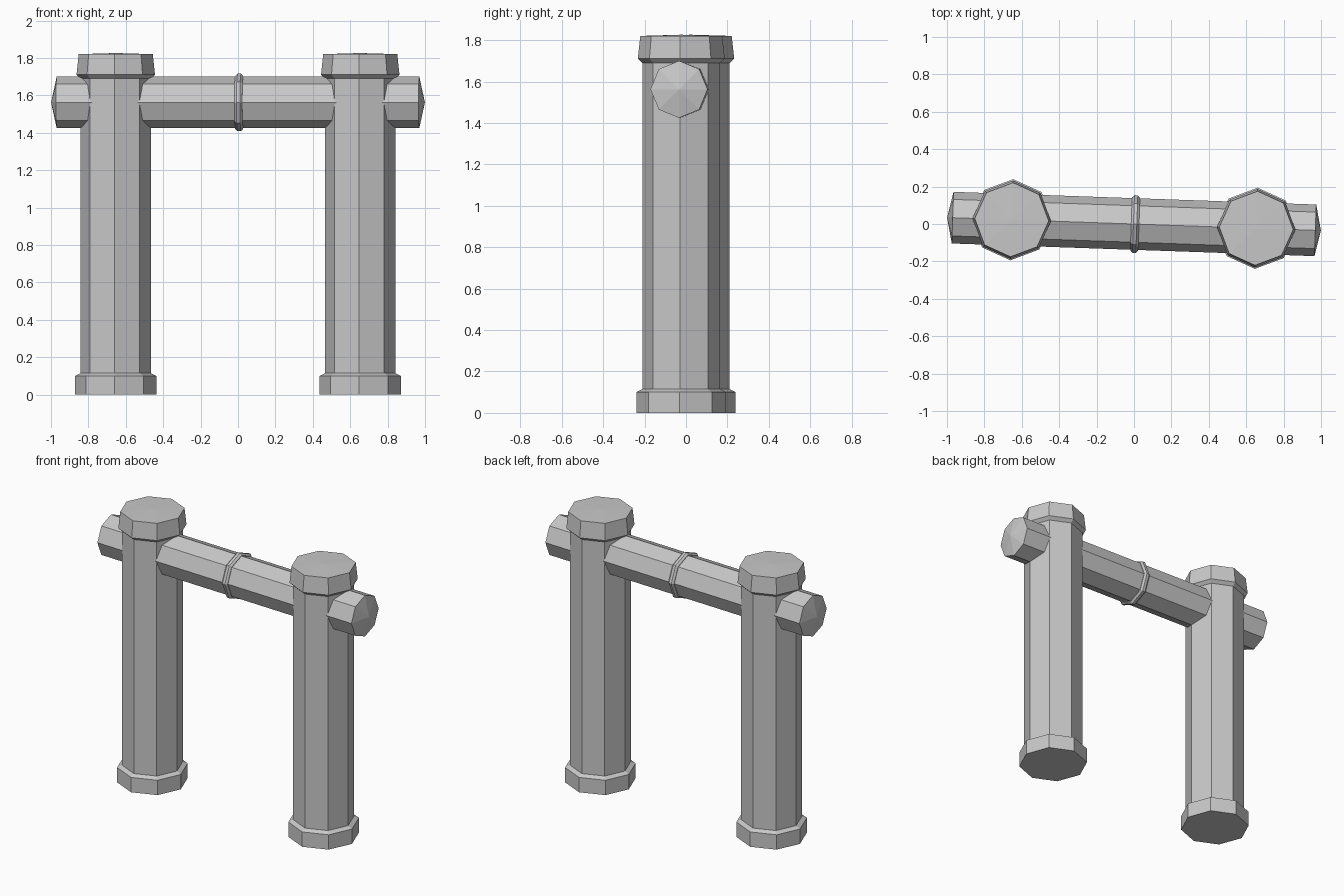
import bpy, bmesh, math
from mathutils import Matrix

if "Cube" in bpy.data.objects:
    bpy.data.objects.remove(bpy.data.objects["Cube"])

stone = bpy.data.materials.new("grey stone")
stone.diffuse_color = (0.58, 0.58, 0.58, 1)
stone.use_nodes = True
stone.node_tree.nodes["Principled BSDF"].inputs["Base Color"].default_value = stone.diffuse_color

TURN = Matrix.Rotation(math.radians(-2), 4, 'Z')   # whole frame is turned slightly
SIDES = 8


def lathe(name, profile, matrix):
    """Eight-sided solid from (radius, height) pairs; radius 0 makes a point."""
    bm = bmesh.new()
    rings = []
    for r, h in profile:
        n = 1 if r == 0 else SIDES
        rings.append([bm.verts.new((r * math.cos(math.tau * i / SIDES),
                                    r * math.sin(math.tau * i / SIDES), h))
                      for i in range(n)])
    for a, b in zip(rings, rings[1:]):
        for i in range(SIDES):
            j = (i + 1) % SIDES
            if len(a) == 1:
                bm.faces.new((a[0], b[j], b[i]))
            elif len(b) == 1:
                bm.faces.new((a[i], a[j], b[0]))
            else:
                bm.faces.new((a[i], a[j], b[j], b[i]))
    # Flat caps where the profile does not end in a point
    if len(rings[0]) > 1:
        bm.faces.new(rings[0][::-1])
    if len(rings[-1]) > 1:
        bm.faces.new(rings[-1])
    bmesh.ops.recalc_face_normals(bm, faces=bm.faces)
    mesh = bpy.data.meshes.new(name)
    bm.to_mesh(mesh)
    bm.free()
    mesh.materials.append(stone)
    obj = bpy.data.objects.new(name, mesh)
    bpy.context.collection.objects.link(obj)
    obj.matrix_world = matrix
    return obj


# Posts: wide foot, straight shaft, flared cap with a barely domed top
post = [(0.217, 0), (0.217, 0.10), (0.188, 0.115), (0.188, 1.69),
        (0.21, 1.71), (0.198, 1.82), (0, 1.826)]
for side, x in (("left", -0.654), ("right", 0.654)):
    lathe(side + "_post", post, TURN @ Matrix.Translation((x, 0, 0)))

# Cross beam with shallow pointed ends
along_x = TURN @ Matrix.Translation((0, 0, 1.562)) @ Matrix.Rotation(math.pi / 2, 4, 'Y')
lathe("cross_beam", [(0, -1), (0.138, -0.97), (0.138, 0.97), (0, 1)], along_x)

# Raised band around the middle of the beam
lathe("beam_band", [(0.13, -0.015), (0.142, -0.015), (0.154, -0.003),
                    (0.154, 0.015), (0.142, 0.027), (0.13, 0.027)], along_x)
